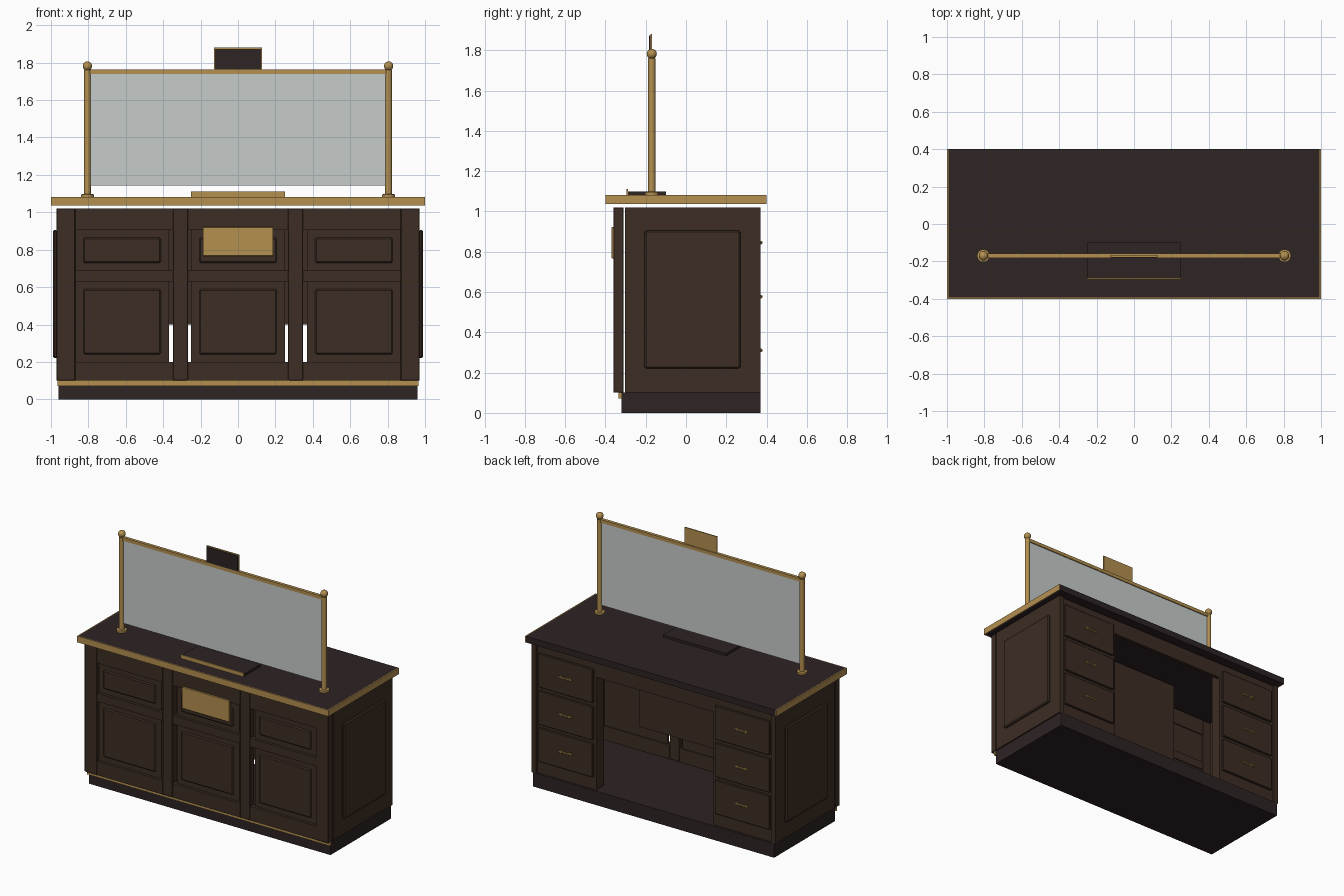
import bpy, bmesh, math

if "Cube" in bpy.data.objects:
    bpy.data.objects.remove(bpy.data.objects["Cube"])

def material(name, r, g, b):
    m = bpy.data.materials.new(name)
    lin = [((c / 255 + 0.055) / 1.055) ** 2.4 for c in (r, g, b)]
    m.diffuse_color = (*lin, 1)
    m.use_nodes = True
    m.node_tree.nodes["Principled BSDF"].inputs["Base Color"].default_value = m.diffuse_color
    return m

WALNUT = material("walnut_brown", 60, 45, 35)
DARK = material("dark_stone", 46, 35, 36)
BRASS = material("brass", 180, 144, 80)
GLASS = material("pale_glass", 198, 204, 202)

def finish(bm, name, mat, bevel=0):
    me = bpy.data.meshes.new(name)
    bm.to_mesh(me)
    bm.free()
    ob = bpy.data.objects.new(name, me)
    bpy.context.collection.objects.link(ob)
    me.materials.append(mat)
    if bevel:
        mod = ob.modifiers.new("bevel", 'BEVEL')
        mod.width = bevel
        mod.segments = 1
    return ob

def box(name, mat, x0, x1, y0, y1, z0, z1, bevel=0):
    bm = bmesh.new()
    bmesh.ops.create_cube(bm, size=1)
    for v in bm.verts:
        v.co.x = x0 if v.co.x < 0 else x1
        v.co.y = y0 if v.co.y < 0 else y1
        v.co.z = z0 if v.co.z < 0 else z1
    return finish(bm, name, mat, bevel)

def lathe(name, mat, x, y, profile, n=24):
    """Turn a list of (radius, z) points around a vertical axis."""
    bm = bmesh.new()
    rings = []
    for r, z in profile:
        rings.append([bm.verts.new((x + r * math.cos(2 * math.pi * i / n),
                                    y + r * math.sin(2 * math.pi * i / n), z)) for i in range(n)])
    for a, b in zip(rings, rings[1:]):
        for i in range(n):
            j = (i + 1) % n
            bm.faces.new((a[i], a[j], b[j], b[i]))
    bm.faces.new(rings[0][::-1])
    bm.faces.new(rings[-1])
    ob = finish(bm, name, mat)
    for p in ob.data.polygons:
        p.use_smooth = True
    ob.data.set_sharp_from_angle(angle=math.radians(40))
    return ob

# Plinth and brass toe strip
box("plinth", DARK, -0.96, 0.96, -0.32, 0.37, 0, 0.10)
box("toe_strip", BRASS, -0.965, 0.965, -0.335, -0.32, 0.072, 0.10)

# Front face frame
F0, F1 = -0.36, -0.31
for i, (a, b) in enumerate([(-0.97, -0.87), (-0.348, -0.268), (0.268, 0.348), (0.87, 0.97)]):
    box(f"front_stile_{i}", WALNUT, a, b, F0, F1, 0.10, 1.02, 0.003)
bays = [(-0.87, -0.348), (-0.268, 0.268), (0.348, 0.87)]
for i, (a, b) in enumerate(bays):
    for part, z0, z1 in (("bottom", 0.10, 0.20), ("middle", 0.63, 0.69), ("top", 0.905, 1.02)):
        box(f"front_rail_{part}_{i}", WALNUT, a, b, F0 + 0.002, F1, z0, z1)

# Recessed panels with raised fields
for i, cx in enumerate((-0.62, 0, 0.62)):
    for part, z0, z1 in (("lower", 0.20, 0.63), ("upper", 0.69, 0.905)):
        box(f"{part}_panel_{i}", WALNUT, cx - 0.25, cx + 0.25, -0.338, -0.318, z0, z1)
        box(f"{part}_raised_field_{i}", WALNUT, cx - 0.207, cx + 0.207, -0.352, -0.337,
            z0 + 0.04, z1 - 0.04, 0.008)

# Blank brass plate on the front
box("front_plate", BRASS, -0.188, 0.188, -0.369, -0.352, 0.767, 0.922, 0.002)

# Sides, rear drawer pedestals, posts: one of each per side
ball = [(0.025 * math.cos(math.radians(t)), 1.782 + 0.025 * math.sin(math.radians(t)))
        for t in range(-60, 90, 15)] + [(0.001, 1.807)]
for s, side in ((-1, "left"), (1, "right")):
    def sbox(name, mat, a, b, *rest):
        box(f"{side}_{name}", mat, min(s * a, s * b), max(s * a, s * b), *rest)
    sbox("side_wall", WALNUT, 0.935, 0.97, -0.303, 0.37, 0.10, 1.02)
    sbox("side_raised_panel", WALNUT, 0.965, 0.99, -0.205, 0.27, 0.22, 0.905, 0.008)
    sbox("pedestal", WALNUT, 0.465, 0.936, 0.27, 0.354, 0.10, 1.02)
    for k, z in enumerate((0.31, 0.577, 0.845)):
        sbox(f"drawer_{k}", WALNUT, 0.485, 0.92, 0.35, 0.368, z - 0.122, z + 0.122, 0.004)
        sbox(f"handle_{k}", BRASS, 0.645, 0.755, 0.372, 0.379, z - 0.006, z + 0.006, 0.002)
        for h in (0.665, 0.735):
            sbox(f"handle_foot_{k}", BRASS, h - 0.006, h + 0.006, 0.366, 0.374, z - 0.009, z + 0.009)
    lathe(f"{side}_post", BRASS, s * 0.805, -0.17,
          [(0.034, 1.08), (0.034, 1.096), (0.018, 1.098), (0.018, 1.76)] + ball)

# Kneehole: modesty panel and apron
box("modesty_panel", WALNUT, -0.425, 0.425, -0.10, -0.08, 0.40, 1.02)
box("kneehole_apron", WALNUT, -0.465, 0.465, 0.33, 0.354, 0.91, 1.02)

# Countertop with brass edging on the front and sides
box("countertop", DARK, -0.993, 0.993, -0.393, 0.40, 1.037, 1.082)
box("front_edging", BRASS, -1.0, 1.0, -0.40, -0.393, 1.037, 1.082)
for s, side in ((-1, "left"), (1, "right")):
    box(f"{side}_edging", BRASS, min(s * 0.993, s), max(s * 0.993, s), -0.393, 0.40, 1.037, 1.082)

# Writing pad with brass lip
box("writing_pad", DARK, -0.25, 0.25, -0.288, -0.10, 1.08, 1.10)
box("pad_lip", BRASS, -0.25, 0.25, -0.296, -0.288, 1.08, 1.11)

# Glass screen, top rail and sign
box("glass_screen", GLASS, -0.79, 0.79, -0.174, -0.166, 1.143, 1.742)
box("top_rail", BRASS, -0.80, 0.80, -0.181, -0.159, 1.739, 1.763)
box("sign_backing", BRASS, -0.128, 0.128, -0.176, -0.168, 1.758, 1.88)
box("sign_face", DARK, -0.123, 0.123, -0.183, -0.176, 1.764, 1.873)
